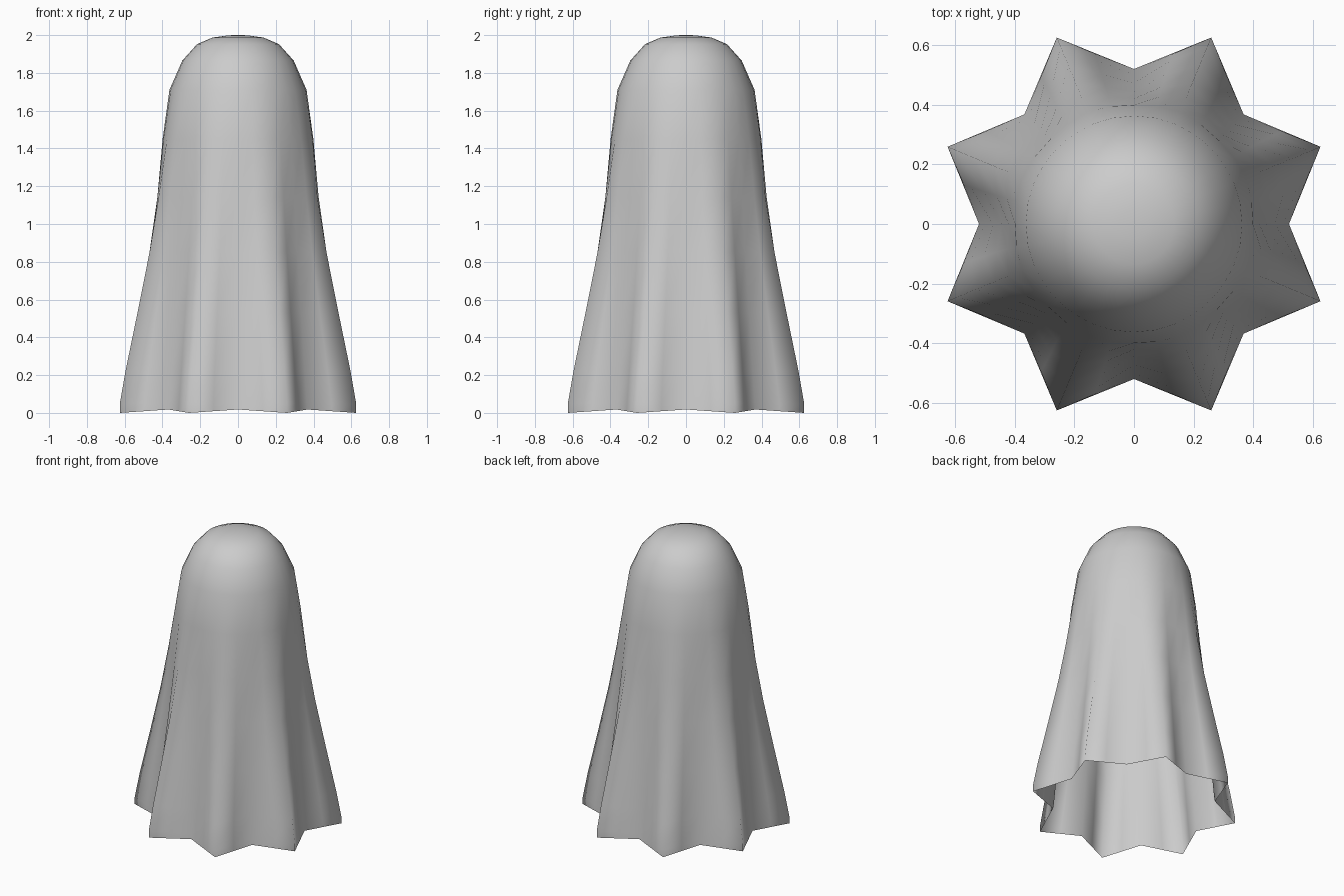
import bpy, bmesh
from math import pi, cos, sin
from mathutils import Vector

if "Cube" in bpy.data.objects:
    bpy.data.objects.remove(bpy.data.objects["Cube"], do_unlink=True)

FOLDS = 8
STEPS = FOLDS * 4

# Sheet profile from hem to crown: height, fold-tip radius, fold-valley radius
PROFILE = [
    (0.0, 0.677, 0.52), (0.05, 0.677, 0.515), (0.22, 0.645, 0.50),
    (0.53, 0.576, 0.473), (0.85, 0.507, 0.444), (1.14, 0.455, 0.421),
    (1.45, 0.407, 0.399), (1.71, 0.363, 0.363), (1.865, 0.295, 0.295),
    (1.952, 0.217, 0.217), (1.987, 0.135, 0.135), (1.999, 0.05, 0.05),
]


def polar(radius, step):
    angle = 2 * pi * step / STEPS
    return Vector((radius * cos(angle), radius * sin(angle), 0))


def ring_point(tip, valley, step):
    """Valleys and tips alternate; the points between sit on the fold sides."""
    if step % 4 == 0:
        return polar(valley, step)
    if step % 4 == 2:
        return polar(tip, step)
    ends = [polar(tip if s % 4 == 2 else valley, s) for s in (step - 1, step + 1)]
    chord = (ends[0] + ends[1]) / 2
    flatness = min(1, (tip - valley) / 0.12)
    return polar((tip + valley) / 2, step).lerp(chord, flatness)


# Draped sheet, open underneath
bm = bmesh.new()
rings = []
for z, tip, valley in PROFILE:
    ring = []
    for step in range(STEPS):
        p = ring_point(tip, valley, step)
        # The hem lifts slightly between the tips
        lift = 0.018 * abs(step % 4 - 2) / 2 if z == 0 else 0
        ring.append(bm.verts.new((p.x, p.y, z + lift)))
    rings.append(ring)
for low, high in zip(rings, rings[1:]):
    for i in range(STEPS):
        j = (i + 1) % STEPS
        bm.faces.new((low[i], low[j], high[j], high[i]))

# Crown
crown = bm.verts.new((0, 0, 2))
for i in range(STEPS):
    bm.faces.new((rings[-1][i], rings[-1][(i + 1) % STEPS], crown))
for face in bm.faces:
    face.smooth = True

mesh = bpy.data.meshes.new("draped_sheet")
bm.to_mesh(mesh)
bm.free()
sheet = bpy.data.objects.new("draped_sheet", mesh)
bpy.context.collection.objects.link(sheet)

# Plain grey cloth
cloth = bpy.data.materials.new("grey_cloth")
cloth.use_nodes = True
colour = (0.6, 0.6, 0.6, 1)
cloth.diffuse_color = colour
cloth.node_tree.nodes["Principled BSDF"].inputs["Base Color"].default_value = colour
mesh.materials.append(cloth)
